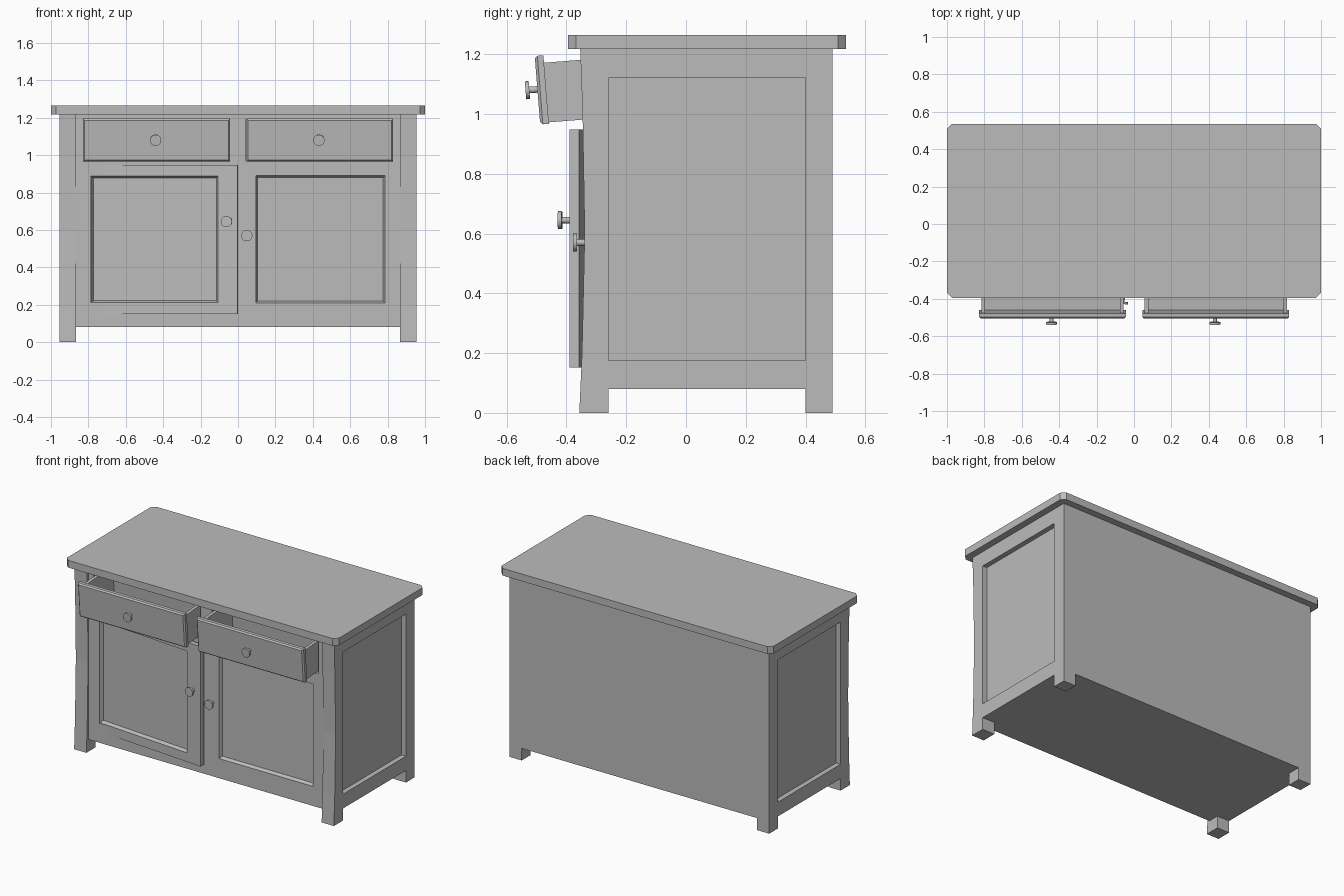
import bpy, bmesh
from mathutils import Matrix, Vector

cube = bpy.data.objects.get("Cube")
if cube:
    bpy.data.objects.remove(cube, do_unlink=True)

grey = bpy.data.materials.new("plain grey")
grey.use_nodes = True
colour = (0.5, 0.5, 0.5, 1)
grey.diffuse_color = colour
grey.node_tree.nodes["Principled BSDF"].inputs["Base Color"].default_value = colour


def finish(name, bm, matrix=None):
    if matrix:
        bm.transform(matrix)
    bmesh.ops.recalc_face_normals(bm, faces=bm.faces)
    mesh = bpy.data.meshes.new(name)
    bm.to_mesh(mesh)
    bm.free()
    mesh.materials.append(grey)
    obj = bpy.data.objects.new(name, mesh)
    bpy.context.collection.objects.link(obj)
    return obj


def add_box(bm, x0, x1, y0, y1, z0, z1):
    size = Matrix.Diagonal((x1 - x0, y1 - y0, z1 - z0, 1))
    mid = Vector((x0 + x1, y0 + y1, z0 + z1)) / 2
    return bmesh.ops.create_cube(bm, size=1, matrix=Matrix.Translation(mid) @ size)["verts"]


def boxes(name, extents, matrix=None):
    bm = bmesh.new()
    for extent in extents:
        add_box(bm, *extent)
    return finish(name, bm, matrix)


def moulded(name, extent, border, depth, matrix=None):
    """Slab whose front face is inset with a sloping edge."""
    bm = bmesh.new()
    add_box(bm, *extent)
    bm.normal_update()
    front = [f for f in bm.faces if f.normal.y < -0.9]
    bmesh.ops.inset_region(bm, faces=front, thickness=border, depth=depth)
    return finish(name, bm, matrix)


def knob(name, x, y, z, matrix=None):
    """Thin stem with a round disc, pointing to the front."""
    bm = bmesh.new()
    for radius, start, end in ((0.011, -0.01, 0.034), (0.03, 0.029, 0.042)):
        place = Matrix.Translation((x, y - (start + end) / 2, z)) @ Matrix.Rotation(1.5708, 4, 'X')
        bmesh.ops.create_cone(bm, cap_ends=True, segments=20, radius1=radius,
                              radius2=radius, depth=end - start, matrix=place)
    obj = finish(name, bm, matrix)
    bpy.ops.object.select_all(action='DESELECT')
    obj.select_set(True)
    bpy.context.view_layer.objects.active = obj
    bpy.ops.object.shade_smooth_by_angle()


def about(pivot, angle, axis):
    move = Matrix.Translation(pivot)
    return move @ Matrix.Rotation(angle, 4, axis) @ move.inverted()


# Worktop with clipped corners
bm = bmesh.new()
add_box(bm, -1, 1, -0.395, 0.535, 1.217, 1.265)
upright = [e for e in bm.edges if abs(e.verts[0].co.z - e.verts[1].co.z) > 0.01]
bmesh.ops.bevel(bm, geom=upright, offset=0.027, segments=1, affect='EDGES')
finish("worktop", bm)

# Legs: gently bowed at the front, straight at the back
bow = [(-0.357, 0), (-0.348, 0.2), (-0.339, 0.6), (-0.346, 1.0), (-0.354, 1.217)]
for side, label in ((1, "left"), (-1, "right")):
    bm = bmesh.new()
    outline = bow + [(-0.26, 1.217), (-0.26, 0)]
    face = bm.faces.new([bm.verts.new((side * 0.865, y, z)) for y, z in outline])
    solid = bmesh.ops.extrude_face_region(bm, geom=[face])["geom"]
    moved = [v for v in solid if isinstance(v, bmesh.types.BMVert)]
    bmesh.ops.translate(bm, verts=moved, vec=(side * 0.09, 0, 0))
    finish(label + "_front_leg", bm)

    xs = sorted((side * 0.865, side * 0.955))
    boxes(label + "_back_leg", [(*xs, 0.4, 0.49, 0, 1.217)])
    boxes(label + "_side_rails", [(*xs, -0.26, 0.4, 0.08, 0.175),
                                  (*xs, -0.26, 0.4, 1.12, 1.217)])
    xs = sorted((side * 0.895, side * 0.922))
    boxes(label + "_side_panel", [(*xs, -0.26, 0.4, 0.17, 1.13)])

# Back and floor of the carcass
boxes("back_panel", [(-0.865, 0.865, 0.465, 0.49, 0.08, 1.217)])
boxes("floor_panel", [(-0.9, 0.9, -0.325, 0.48, 0.08, 0.1)])

# Front frame around doors and drawers
fy = (-0.335, -0.3)
boxes("front_frame", [
    (-0.87, 0.87, *fy, 0.08, 0.21), (-0.87, 0.87, *fy, 0.89, 0.97),
    (-0.87, 0.87, *fy, 1.19, 1.217),
    (-0.87, -0.785, *fy, 0.21, 0.89), (-0.105, 0.095, *fy, 0.21, 0.89),
    (0.785, 0.87, *fy, 0.21, 0.89),
    (-0.87, -0.828, *fy, 0.97, 1.19), (-0.043, 0.043, *fy, 0.97, 1.19),
    (0.828, 0.87, *fy, 0.97, 1.19)])

# Closed door on the left side
moulded("left_door_panel", (0.095, 0.785, -0.332, -0.29, 0.21, 0.89), 0.014, -0.02)
knob("left_door_knob", 0.047, -0.336, 0.57)

# Door on the right side, slightly ajar
swing = about((-0.85, -0.325, 0), -0.077, 'Z')
dy = (-0.325, -0.292)
boxes("right_door_frame", [
    (-0.85, 0, *dy, 0.152, 0.212), (-0.85, 0, *dy, 0.888, 0.948),
    (-0.85, -0.785, *dy, 0.212, 0.888), (-0.105, 0, *dy, 0.212, 0.888)], swing)
moulded("right_door_panel", (-0.785, -0.105, -0.322, -0.292, 0.212, 0.888),
        0.014, -0.02, swing)
knob("right_door_knob", -0.057, -0.325, 0.645, swing)

# Open drawers, tipping forward a little
tip = about((0, -0.49, 1.08), 0.08, 'X')
for label, x0, x1 in (("right", -0.828, -0.043), ("left", 0.045, 0.83)):
    a, b = x0 + 0.012, x1 - 0.012
    moulded(label + "_drawer_front", (x0, x1, -0.488, -0.468, 0.965, 1.195), 0.012, 0.009, tip)
    boxes(label + "_drawer_box", [
        (a, a + 0.02, -0.47, -0.15, 0.97, 1.17), (b - 0.02, b, -0.47, -0.15, 0.97, 1.17),
        (a, b, -0.17, -0.15, 0.97, 1.17), (a, b, -0.47, -0.15, 0.97, 0.985)], tip)
    knob(label + "_drawer_knob", (x0 + x1) / 2 - 0.005, -0.495, 1.083, tip)
